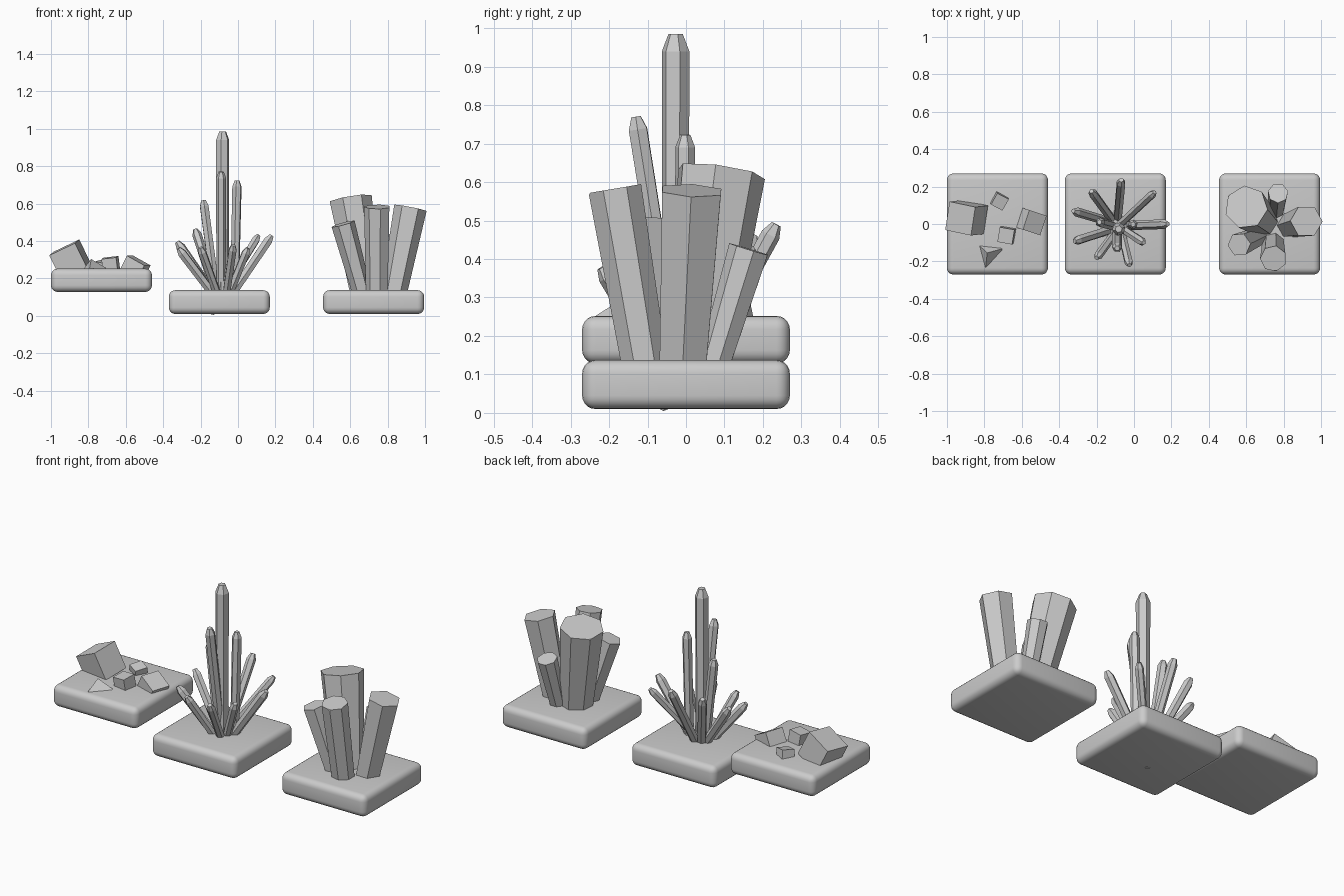
import bpy, bmesh, math
from mathutils import Vector, Matrix, Euler

if "Cube" in bpy.data.objects:
    bpy.data.objects.remove(bpy.data.objects["Cube"])


def make_object(name, bm):
    bmesh.ops.recalc_face_normals(bm, faces=bm.faces)
    me = bpy.data.meshes.new(name)
    bm.to_mesh(me)
    bm.free()
    ob = bpy.data.objects.new(name, me)
    bpy.context.collection.objects.link(ob)
    return ob


def slab(name, x, z0, z1):
    bm = bmesh.new()
    bmesh.ops.create_cube(bm, size=1)
    bmesh.ops.scale(bm, vec=(0.54, 0.54, z1 - z0), verts=bm.verts)
    bmesh.ops.translate(bm, vec=(x, 0, (z0 + z1) / 2), verts=bm.verts)
    bmesh.ops.bevel(bm, geom=bm.edges[:], offset=0.035, segments=5,
                    profile=0.5, affect='EDGES')
    for f in bm.faces:
        f.smooth = True
    return make_object(name, bm)


def prism(name, base, tip, rings, sides=6, spin=0.0, chamfer=None):
    """Rings are (distance back from the tip, radius); the last ring sits at the base."""
    base, tip = Vector(base), Vector(tip)
    axis = (tip - base).normalized()
    turn = axis.to_track_quat('Z', 'Y')
    bm = bmesh.new()
    loops = []
    for back, r in rings:
        c = base if back is None else tip - axis * back
        loops.append([bm.verts.new(c + turn @ Vector((
            r * math.cos(spin + math.tau * i / sides),
            r * math.sin(spin + math.tau * i / sides), 0))) for i in range(sides)])
    for a, b in zip(loops, loops[1:]):
        for i in range(sides):
            j = (i + 1) % sides
            bm.faces.new((a[i], a[j], b[j], b[i]))
    bm.faces.new(loops[0])
    bm.faces.new(loops[-1])
    # Slice off the outer rim of the cap
    if chamfer:
        d = (Vector((axis.x, axis.y, 0)).normalized() - axis * 0.1).normalized()
        n = (axis + d).normalized()
        cut = bmesh.ops.bisect_plane(bm, geom=bm.verts[:] + bm.edges[:] + bm.faces[:],
                                     plane_co=tip + d * chamfer, plane_no=n,
                                     clear_outer=True)
        edges = [e for e in cut['geom_cut'] if isinstance(e, bmesh.types.BMEdge)]
        if edges:
            bmesh.ops.holes_fill(bm, edges=edges)
    return make_object(name, bm)


# Rounded display bases
slab("left_base", -0.73, 0.128, 0.252)
slab("middle_base", -0.10, 0.01, 0.137)
slab("right_base", 0.725, 0.01, 0.137)

# Cubic crystals: centre, size, rotation in degrees
cubes = [((-0.895, 0.033, 0.296), 0.155, (8, -25, -12)),
         ((-0.72, 0.125, 0.255), 0.07, (8, 10, -28)),
         ((-0.555, 0.015, 0.247), 0.11, (0, 28, -18)),
         ((-0.68, -0.06, 0.272), 0.08, (6, -6, -10)),
         ((-0.775, -0.16, 0.222), 0.095, (38, 30, 15))]
for i, (c, s, rot) in enumerate(cubes):
    bm = bmesh.new()
    bmesh.ops.create_cube(bm, size=s)
    m = Matrix.Translation(c) @ Euler([math.radians(a) for a in rot]).to_matrix().to_4x4()
    bm.transform(m)
    make_object(f"cube_crystal_{i + 1}", bm)

# Needle crystals: base, tip, radius
needles = [((-0.082, -0.027, 0.05), (-0.082, -0.027, 0.985), 0.038),
           ((-0.09, -0.015, 0.05), (-0.09, -0.13, 0.770), 0.028),
           ((-0.02, -0.005, 0.05), (-0.005, -0.002, 0.723), 0.027),
           ((-0.11, -0.01, 0.06), (-0.185, 0.01, 0.618), 0.027),
           ((-0.09, 0.00, 0.06), (-0.325, 0.07, 0.395), 0.026),
           ((-0.09, -0.02, 0.06), (-0.318, -0.092, 0.360), 0.026),
           ((-0.10, 0.00, 0.06), (-0.228, 0.175, 0.462), 0.026),
           ((-0.09, -0.03, 0.06), (-0.20, -0.182, 0.365), 0.024),
           ((-0.09, 0.00, 0.06), (-0.068, 0.235, 0.49), 0.026),
           ((-0.143, -0.066, 0.018), (0.11, 0.17, 0.43), 0.023),
           ((-0.07, -0.01, 0.06), (0.18, 0.0, 0.43), 0.027),
           ((-0.07, -0.02, 0.06), (0.052, -0.10, 0.362), 0.024),
           ((-0.07, -0.03, 0.06), (-0.025, -0.22, 0.378), 0.024)]
for i, (b, t, r) in enumerate(needles):
    prism(f"needle_crystal_{i + 1}", b, t,
          [(0, r * 0.5), (r * 1.2, r * 0.97), (None, r * 0.9)], 6, 0.3 + i * 0.7)

# Thick columns: base, cap centre, base radius, cap radius, sides, rim cut
columns = [((0.69, 0.015, 0.08), (0.60, 0.09, 0.625), 0.085, 0.117, 7, 0.10),
           ((0.745, -0.10, 0.08), (0.745, -0.185, 0.583), 0.06, 0.071, 7, 0.06),
           ((0.825, -0.01, 0.08), (0.922, 0.015, 0.578), 0.068, 0.088, 6, 0.075),
           ((0.675, -0.06, 0.08), (0.562, -0.11, 0.492), 0.05, 0.064, 6, 0.05),
           ((0.76, 0.06, 0.08), (0.77, 0.165, 0.425), 0.042, 0.055, 7, 0.048)]
for i, (b, t, r0, r1, n, cut) in enumerate(columns):
    prism(f"column_crystal_{i + 1}", b, t, [(0, r1), (None, r0)], n, 0.35 + i, cut)
